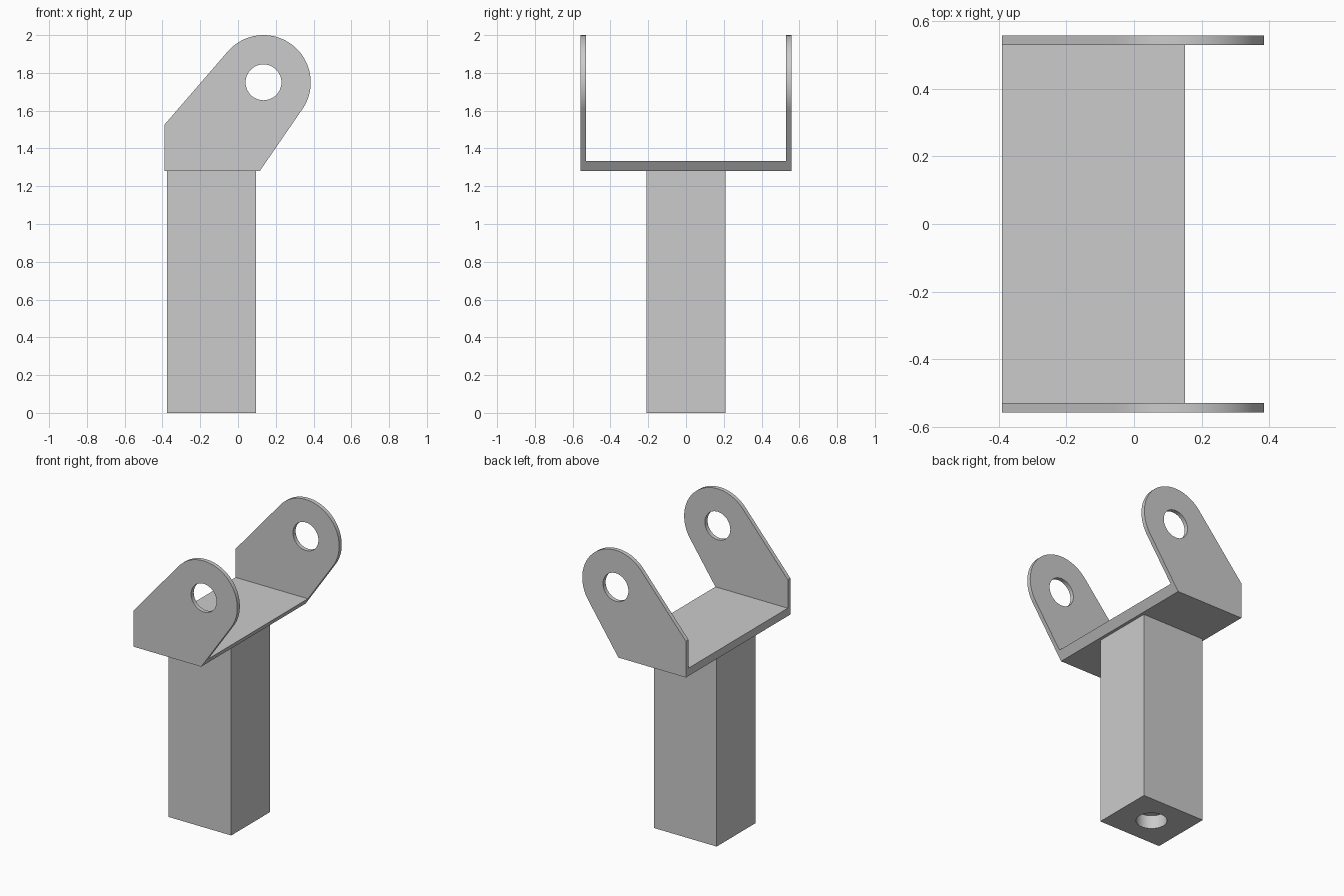
import bpy, math
from math import cos, sin, pi

if "Cube" in bpy.data.objects:
    bpy.data.objects.remove(bpy.data.objects["Cube"], do_unlink=True)

grey = bpy.data.materials.new("plain_grey")
grey.use_nodes = True
colour = (0.6, 0.6, 0.6, 1)
grey.diffuse_color = colour
grey.node_tree.nodes["Principled BSDF"].inputs["Base Color"].default_value = colour

BASE_Z, FLOOR_Z = 1.28, 1.333
BACK_X, HEEL_X = -0.39, 0.115
EYE, EYE_R, HOLE_R = (0.135, 1.75), 0.25, 0.095
OUTER_Y, INNER_Y = 0.558, 0.53


def arc(centre, radius, start, end, steps):
    angles = [start + (end - start) * i / steps for i in range(steps + 1)]
    return [(centre[0] + radius * cos(a), centre[1] + radius * sin(a)) for a in angles]


def tangent_angle(point, side):
    """Angle on the eye circle where a line from the point touches it."""
    dx, dz = point[0] - EYE[0], point[1] - EYE[1]
    return math.atan2(dz, dx) + side * math.acos(EYE_R / math.hypot(dx, dz))


def finish(obj):
    """Give the part its material and smooth its curved faces."""
    bpy.ops.object.select_all(action="DESELECT")
    obj.select_set(True)
    bpy.context.view_layer.objects.active = obj
    if obj.type == "CURVE":
        bpy.ops.object.convert(target="MESH")
        obj = bpy.context.object
    obj.data.materials.clear()
    obj.data.materials.append(grey)
    bpy.ops.object.shade_smooth_by_angle(angle=math.radians(25))
    return obj


def plate(name, outlines, y_min, y_max):
    """Extrude x-z outlines along y; inner outlines become holes."""
    curve = bpy.data.curves.new(name, "CURVE")
    curve.dimensions = "2D"
    curve.fill_mode = "BOTH"
    curve.extrude = (y_max - y_min) / 2
    for outline in outlines:
        spline = curve.splines.new("POLY")
        spline.points.add(len(outline) - 1)
        for p, (x, z) in zip(spline.points, outline):
            p.co = (x, z, 0, 1)
        spline.use_cyclic_u = True
    obj = bpy.data.objects.new(name, curve)
    obj.location.y = (y_min + y_max) / 2
    obj.rotation_euler.x = pi / 2
    bpy.context.collection.objects.link(obj)
    return finish(obj)


# Side lugs: slanted ears with a rounded eye and a pin hole
heel, shoulder = (HEEL_X, BASE_Z), (BACK_X, 1.525)
low = tangent_angle(heel, 1)
high = tangent_angle(shoulder, -1) % (2 * pi)
ear = [(BACK_X, BASE_Z), heel] + arc(EYE, EYE_R, low, high, 48) + [shoulder]
pin_hole = arc(EYE, HOLE_R, 0, 2 * pi, 48)[:-1]
plate("front_lug", [ear, pin_hole], -OUTER_Y, -INNER_Y)
plate("back_lug", [ear, pin_hole], INNER_Y, OUTER_Y)

# Floor plate, its right edge following the slant of the lugs
touch = (EYE[0] + EYE_R * cos(low), EYE[1] + EYE_R * sin(low))
slant = (touch[0] - HEEL_X) / (touch[1] - BASE_Z)
lip = (HEEL_X + slant * (FLOOR_Z - BASE_Z), FLOOR_Z)
plate("floor_plate", [[(BACK_X, BASE_Z), heel, lip, (BACK_X, FLOOR_Z)]], -INNER_Y, INNER_Y)

# Square post with a shallow round socket in its foot
POST_X, SOCKET_DEPTH = -0.14, 0.09
bpy.ops.mesh.primitive_cube_add(size=1, location=(POST_X, 0, BASE_Z / 2))
post = bpy.context.object
post.name = "post"
post.scale = (0.47, 0.416, BASE_Z)
bpy.ops.object.transform_apply(location=False, rotation=False, scale=True)

bpy.ops.mesh.primitive_cylinder_add(vertices=48, radius=HOLE_R, depth=2 * SOCKET_DEPTH,
                                    location=(POST_X, 0, 0))
cutter = bpy.context.object
cutter.name = "socket_cutter"
cutter.hide_render = True

bpy.context.view_layer.objects.active = post
cut = post.modifiers.new("socket", "BOOLEAN")
cut.operation = "DIFFERENCE"
cut.solver = "EXACT"
cut.object = cutter
bpy.ops.object.modifier_apply(modifier=cut.name)
bpy.data.objects.remove(cutter, do_unlink=True)
finish(post)
